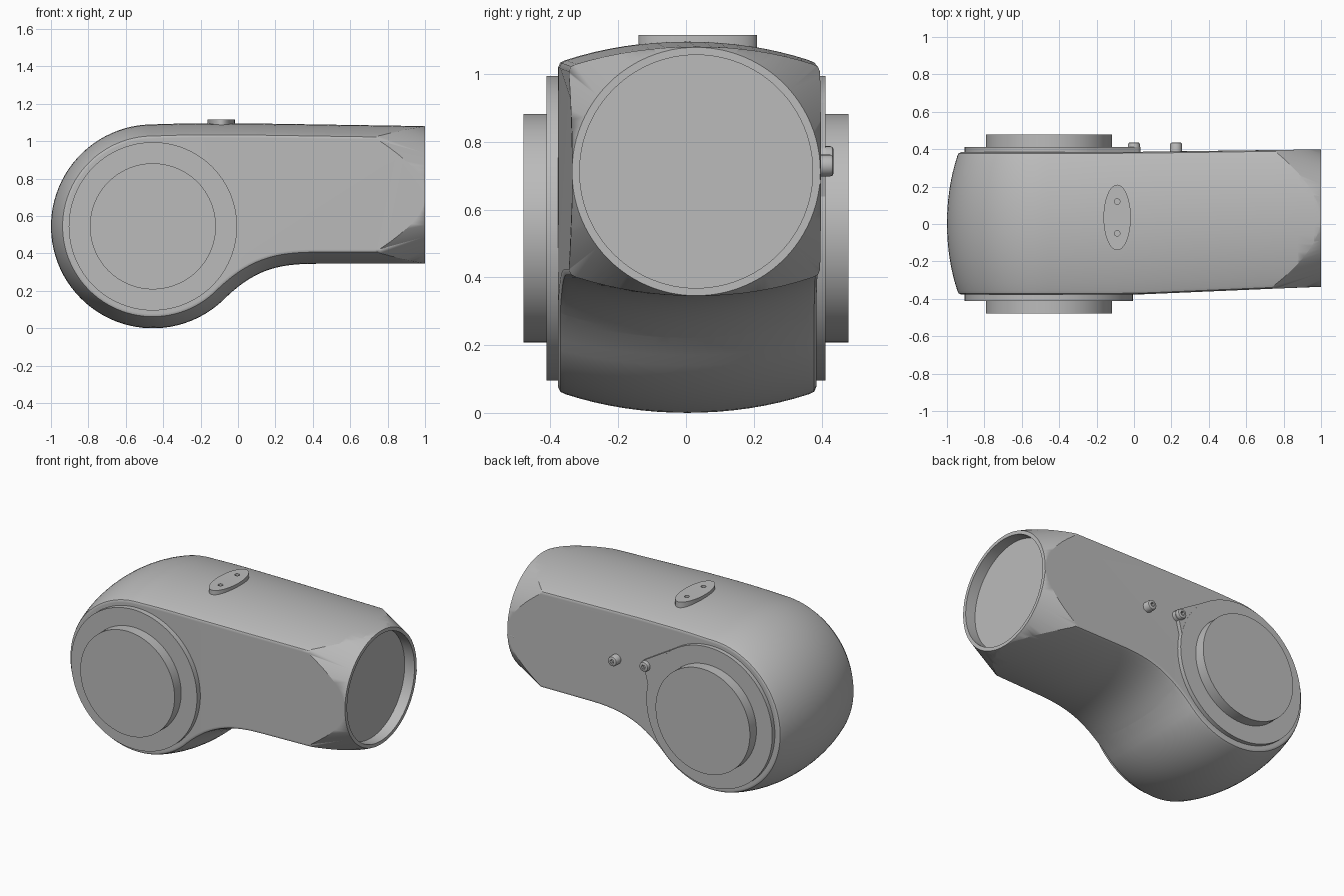
import bpy, bmesh, math
from mathutils import Vector

if "Cube" in bpy.data.objects:
    bpy.data.objects.remove(bpy.data.objects["Cube"])

grey = bpy.data.materials.new("plain_grey")
grey.use_nodes = True
grey.diffuse_color = (0.5, 0.5, 0.5, 1)
grey.node_tree.nodes["Principled BSDF"].inputs["Base Color"].default_value = (0.5, 0.5, 0.5, 1)

JOINT = Vector((-0.455, 0.545))      # joint axis in x, z
BORE = Vector((0, 0.03, 0.7125))     # axis of the open arm end


def make_object(name, bm):
    bmesh.ops.recalc_face_normals(bm, faces=bm.faces)
    mesh = bpy.data.meshes.new(name)
    bm.to_mesh(mesh)
    bm.free()
    mesh.materials.append(grey)
    obj = bpy.data.objects.new(name, mesh)
    bpy.context.collection.objects.link(obj)
    return obj


def smooth(obj, degrees=30):
    bpy.ops.object.select_all(action='DESELECT')
    obj.select_set(True)
    bpy.context.view_layer.objects.active = obj
    bpy.ops.object.shade_smooth_by_angle(angle=math.radians(degrees))
    return obj


def prism(name, points, to_world, low, high, bevel=0.0):
    """Extrude a 2D outline from low to high along the axis set by to_world."""
    bm = bmesh.new()
    a = [bm.verts.new(to_world(p[0], p[1], low)) for p in points]
    b = [bm.verts.new(to_world(p[0], p[1], high)) for p in points]
    n = len(points)
    bm.faces.new(a)
    top = bm.faces.new(b)
    for i in range(n):
        bm.faces.new((a[i], a[(i + 1) % n], b[(i + 1) % n], b[i]))
    if bevel:
        bmesh.ops.bevel(bm, geom=list(top.edges), offset=bevel, segments=2, affect='EDGES', profile=0.5)
    return smooth(make_object(name, bm))


def ellipse(cx, cy, rx, ry=None, n=72):
    return [(cx + rx * math.cos(2 * math.pi * i / n), cy + (ry or rx) * math.sin(2 * math.pi * i / n))
            for i in range(n)]


def along_y(x, z, d): return (x, d, z)
def along_z(x, y, d): return (x, y, d)
def along_x(y, z, d): return (d, y, z)


def carve(obj, *steps):
    """Bake boolean steps into the mesh and hide the cutters."""
    for cutter, operation in steps:
        mod = obj.modifiers.new("cut", 'BOOLEAN')
        mod.object, mod.operation, mod.solver = cutter, operation, 'EXACT'
    graph = bpy.context.evaluated_depsgraph_get()
    graph.update()
    mesh = bpy.data.meshes.new_from_object(obj.evaluated_get(graph))
    obj.modifiers.clear()
    obj.data = mesh
    for cutter, _ in steps:
        bpy.data.objects.remove(cutter)
    return smooth(obj)


# Side outline of the housing: round joint end, concave throat, straight arm
def housing_outline():
    pts = [Vector((1.05 - 1.05 * i / 12, 1.08 + 0.015 * min(1, i / 11))) for i in range(12)]
    pts += [Vector((-0.1, 1.096)), Vector((-0.22, 1.096)), Vector((-0.33, 1.094))]
    for i in range(57):
        t = math.radians(90 + 222 * i / 56)
        pts.append(JOINT + 0.545 * Vector((math.cos(t), math.sin(t))))
    p0, p1, p2, p3 = pts[-1], Vector((0.08, 0.31)), Vector((0.2, 0.345)), Vector((0.42, 0.345))
    for i in range(1, 17):
        t = i / 16
        s = 1 - t
        pts.append(p0 * s**3 + p1 * 3 * s * s * t + p2 * 3 * s * t * t + p3 * t**3)
    return pts + [Vector((0.42 + 0.63 * i / 6, 0.345)) for i in range(1, 7)]


def front_y(x): return -0.378 + 0.043 * max(0, min(1, x))
def back_y(x): return 0.385 + 0.014 * max(0, min(1, x))


# Housing: crowned rows between two flat cheeks with softly rounded edges
def housing():
    pts = housing_outline()
    normals = []
    for i, p in enumerate(pts):
        d = (pts[min(i + 1, len(pts) - 1)] - pts[max(i - 1, 0)]).normalized()
        normals.append(Vector((-d.y, d.x)))      # points into the outline
    normals[0] = Vector((0, -1))
    normals[-1] = Vector((0, 1))
    crown = 0.055
    rows = [(-1, 0, crown + 0.022), (-1, 0.007, crown + 0.007)]
    rows += [(u / 8, 0.022 * abs(u / 8), crown * (u / 8) ** 2) for u in range(-8, 9)]
    rows += [(1, 0.007, crown + 0.007), (1, 0, crown + 0.022)]
    bm = bmesh.new()
    grid = []
    for u, gap, inset in rows:
        row = []
        for p, n in zip(pts, normals):
            q = p + n * inset
            lo, hi = front_y(q.x), back_y(q.x)
            y = (lo + hi) / 2 + u * ((hi - lo) / 2 - gap)
            row.append(bm.verts.new((q.x, y, q.y)))
        grid.append(row)
    count = len(pts)
    for a, b in zip(grid, grid[1:]):
        for i in range(count - 1):
            bm.faces.new((a[i], a[i + 1], b[i + 1], b[i]))
    bm.faces.new(grid[0])
    bm.faces.new(grid[-1])
    bm.faces.new([r[0] for r in grid] + [r[-1] for r in reversed(grid)])
    # split the cheeks where their taper begins so each half is planar
    bmesh.ops.bisect_plane(bm, geom=bm.verts[:] + bm.edges[:] + bm.faces[:],
                           plane_co=(0, 0, 0), plane_no=(1, 0, 0))
    return make_object("elbow_housing", bm)


# Cone that trims the square arm to a round mouth
def trim_cone():
    bm = bmesh.new()
    rings = []
    for x, r in ((1.0, 0.3665), (-1.5, 1.4765)):
        rings.append([bm.verts.new((x, y, z)) for y, z in ellipse(BORE.y, BORE.z, r, n=96)])
    a, b = rings
    bm.faces.new(a)
    bm.faces.new(b)
    for i in range(len(a)):
        j = (i + 1) % len(a)
        bm.faces.new((a[i], a[j], b[j], b[i]))
    return make_object("mouth_cutter", bm)


body = housing()
bore = prism("bore_cutter", ellipse(BORE.y, BORE.z, 0.344, n=96), along_x, 0.93, 1.2)
carve(body, (trim_cone(), 'INTERSECT'), (bore, 'DIFFERENCE'))
body.modifiers.new("weighted_normals", 'WEIGHTED_NORMAL').keep_sharp = True

# Joint flanges and hubs on both cheeks
for side, label in ((-1, "front"), (1, "back")):
    prism(label + "_flange", ellipse(*JOINT, 0.45, n=96), along_y, side * 0.34, side * 0.412, 0.006)
    prism(label + "_hub", ellipse(*JOINT, 0.337, n=96), along_y, side * 0.36, side * 0.479)

# Lug that reaches from the back flange to its screw
lug = Vector((0.0, 0.755))
lug_outline = [(JOINT.x + 0.45 * math.cos(t), JOINT.y + 0.45 * math.sin(t))
               for t in (math.radians(a) for a in range(12, 66, 3))]
lug_outline += [(lug.x + 0.035 * math.cos(t), lug.y + 0.035 * math.sin(t))
                for t in (math.radians(a) for a in range(60, -81, -20))]
prism("flange_lug", lug_outline, along_y, 0.36, 0.411)

# Screws on the back, each with a socket
for name, x, z in (("lug_screw", lug.x, lug.y), ("arm_screw", 0.225, 0.73)):
    screw = prism(name, ellipse(x, z, 0.032, n=24), along_y, 0.36, 0.436, 0.01)
    socket = prism("socket_cutter", ellipse(x, z, 0.014, n=6), along_y, 0.418, 0.5)
    carve(screw, (socket, 'DIFFERENCE'))

# Oval cover on top with two screw holes
cover = prism("oval_cover", ellipse(-0.09, 0.035, 0.073, 0.175), along_z, 1.05, 1.116)
holes = [prism("hole_cutter", ellipse(-0.09, y, 0.015, n=20), along_z, 1.1, 1.2) for y in (-0.05, 0.12)]
carve(cover, *[(h, 'DIFFERENCE') for h in holes])

# Locating pin at the rim
prism("rim_pin", ellipse(0.388, 0.682, 0.011, n=16), along_x, 0.95, 1.0)
